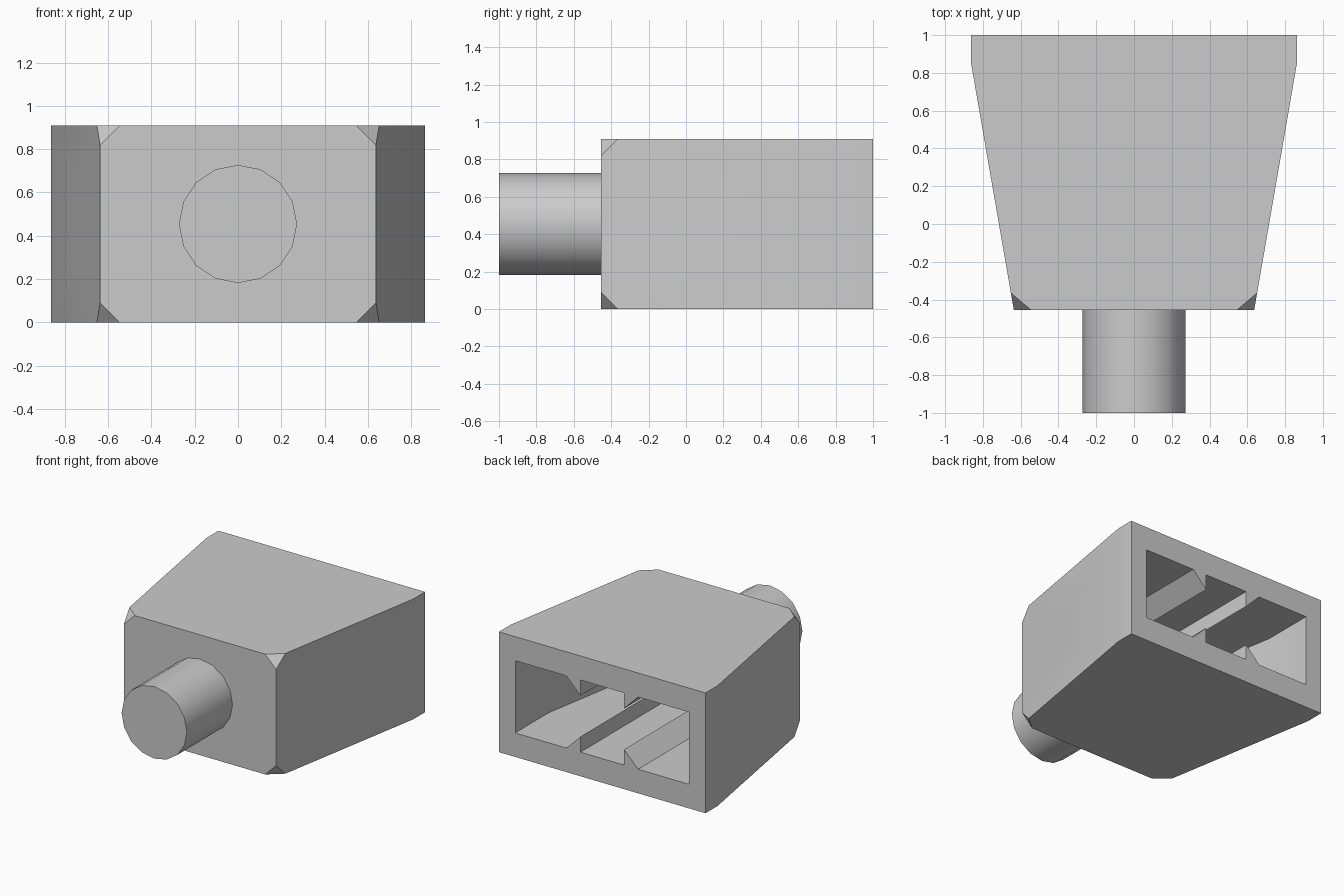
import bpy, bmesh, math
from mathutils import Vector

if "Cube" in bpy.data.objects:
    bpy.data.objects.remove(bpy.data.objects["Cube"], do_unlink=True)

U = 1 / 11                      # design module
HEIGHT = 10 * U
FRONT, KINK, BACK = -5 * U, 0.857, 1.0
W_FRONT, W_BACK = 7 * U, 9.5 * U
SLOPE = (W_BACK - W_FRONT) / (KINK - FRONT)

grey = bpy.data.materials.new("light_grey")
grey.use_nodes = True
grey.diffuse_color = (0.6, 0.6, 0.6, 1)
grey.node_tree.nodes["Principled BSDF"].inputs["Base Color"].default_value = (0.6, 0.6, 0.6, 1)


def finish(name, bm):
    bmesh.ops.recalc_face_normals(bm, faces=bm.faces)
    mesh = bpy.data.meshes.new(name)
    bm.to_mesh(mesh)
    bm.free()
    mesh.materials.append(grey)
    obj = bpy.data.objects.new(name, mesh)
    bpy.context.collection.objects.link(obj)
    return obj


def prism(profile, extrude):
    """Extrude a closed 3D profile along a vector."""
    bm = bmesh.new()
    face = bm.faces.new([bm.verts.new(p) for p in profile])
    new = bmesh.ops.extrude_face_region(bm, geom=[face])["geom"]
    bmesh.ops.translate(bm, vec=extrude,
                        verts=[g for g in new if isinstance(g, bmesh.types.BMVert)])
    return bm


def mirrored(half, z):
    """Plan outline from its +x half, listed front to back."""
    return [(x, y, z) for x, y in half] + [(-x, y, z) for x, y in reversed(half)]


def cylinder(name, radius, length, centre, axis):
    bm = bmesh.new()
    bmesh.ops.create_cone(bm, cap_ends=True, segments=16, radius1=radius,
                          radius2=radius, depth=length)
    # sideways tilt first, so that one corner always points straight up
    axis = Vector(axis).normalized()
    side = Vector((0, 0, 1)).cross(axis)
    for v in bm.verts:
        x, y, z = v.co
        v.co = Vector(centre) + side * x + Vector((0, 0, y)) + axis * z
    return finish(name, bm)


def cut(target, cutter):
    mod = target.modifiers.new("cut", "BOOLEAN")
    mod.operation, mod.solver, mod.object = "DIFFERENCE", "EXACT", cutter
    bpy.context.view_layer.objects.active = target
    bpy.ops.object.modifier_apply(modifier=mod.name)
    bpy.data.objects.remove(cutter, do_unlink=True)


# Tapered body with its four front corners clipped
bm = prism(mirrored([(W_FRONT, FRONT), (W_BACK, KINK), (W_BACK, BACK)], 0), (0, 0, HEIGHT))
corners = [v for v in bm.verts if v.co.y < FRONT + 0.01]
bmesh.ops.bevel(bm, geom=corners, offset=U, offset_type="OFFSET",
                segments=1, affect="VERTICES")
body = finish("body", bm)

# Rear cavity, running parallel to the tapered walls
wall = U * math.hypot(1, SLOPE)
w_in, y_end = 8 * U, -3 * U
y_taper = FRONT + (w_in + wall - W_FRONT) / SLOPE
w_end = W_FRONT + SLOPE * (y_end - FRONT) - wall
cavity = finish("cavity_cutter", prism(
    mirrored([(w_end, y_end), (w_in, y_taper), (w_in, BACK + 0.1)], 2 * U), (0, 0, 6 * U)))

# Triangular ribs left standing on the cavity floor and ceiling
for sx in (1, -1):
    for sz in (1, -1):
        section = [(2 * U, 0.10), (2 * U, 0.30), (2 * U + 0.20, 0.10)]
        pts = [(sx * x, -0.5, HEIGHT / 2 + sz * (z - HEIGHT / 2)) for x, z in section]
        cut(cavity, finish("rib_cutter", prism(pts, (0, 1.8, 0))))
cut(body, cavity)

# Round side holes, square to the slanted walls
for sx in (1, -1):
    hole_y = -0.05
    x = W_FRONT + SLOPE * (hole_y - FRONT)
    cut(body, cylinder("hole_cutter", 2.5 * U, 0.36, (sx * x, hole_y, HEIGHT / 2),
                       (sx, -SLOPE, 0)))

# Round post at the front
post = cylinder("front_post", 3 * U, 0.6, (0, -0.7, HEIGHT / 2), (0, 1, 0))

for obj in (body, post):
    bpy.ops.object.select_all(action="DESELECT")
    obj.select_set(True)
    bpy.context.view_layer.objects.active = obj
    bpy.ops.object.shade_smooth_by_angle(angle=math.radians(30))
